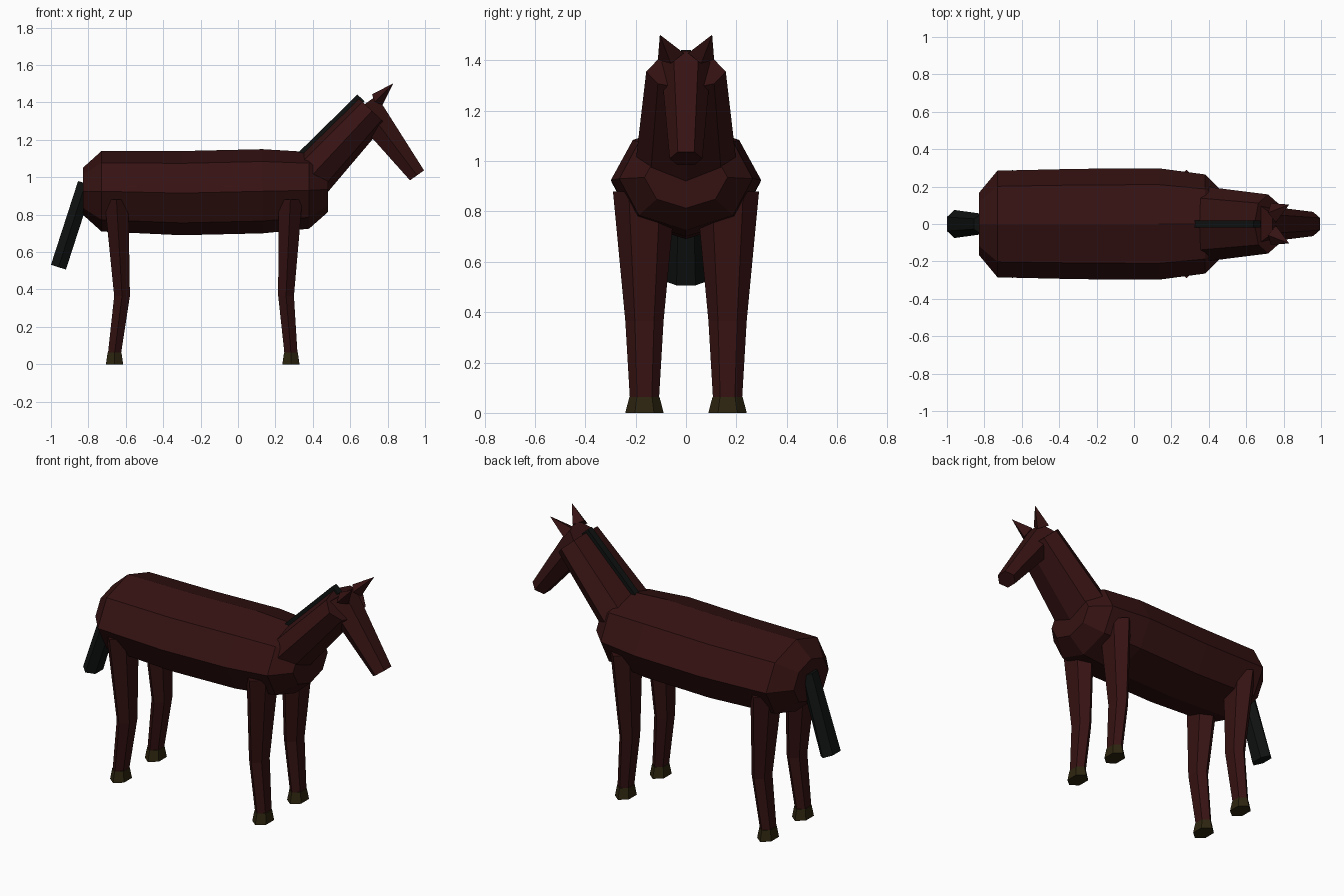
import bpy, bmesh, math
from mathutils import Vector

if "Cube" in bpy.data.objects:
    bpy.data.objects.remove(bpy.data.objects["Cube"])


def material(name, rgb):
    m = bpy.data.materials.new(name)
    m.diffuse_color = (*rgb, 1)
    m.use_nodes = True
    m.node_tree.nodes["Principled BSDF"].inputs["Base Color"].default_value = m.diffuse_color
    return m


COAT = material("dark bay coat", (0.036, 0.006, 0.006))
HAIR = material("black hair", (0.005, 0.006, 0.006))
HOOF = material("brown hoof", (0.026, 0.018, 0.005))


def loft(name, stations, axis, up, sides, mat):
    """Skin of rings; station = (x, y, z, half width, half depth along up)."""
    axis, up = Vector(axis).normalized(), Vector(up)
    up = (up - axis * up.dot(axis)).normalized()
    side = up.cross(axis)
    bm = bmesh.new()
    rings = []
    for x, y, z, wide, deep in stations:
        ring = []
        for i in range(sides):
            a = 2 * math.pi * i / sides
            # six-sided rings are flat on top, so stretch them to full depth
            d = deep / (math.cos(math.pi / 6) if sides == 6 else 1)
            ring.append(bm.verts.new(Vector((x, y, z)) + side * wide * math.cos(a)
                                     + up * d * math.sin(a)))
        rings.append(ring)
    for a, b in zip(rings, rings[1:]):
        for i in range(sides):
            j = (i + 1) % sides
            bm.faces.new((a[i], a[j], b[j], b[i]))
    bm.faces.new(rings[0])
    bm.faces.new(rings[-1])
    bmesh.ops.recalc_face_normals(bm, faces=bm.faces)
    return finish(name, bm, mat)


def finish(name, bm, mat):
    me = bpy.data.meshes.new(name)
    bm.to_mesh(me)
    bm.free()
    me.materials.append(mat)
    ob = bpy.data.objects.new(name, me)
    bpy.context.collection.objects.link(ob)
    return ob


# Barrel-shaped body
loft("body", [(-0.83, 0, 0.925, 0.165, 0.125), (-0.73, 0, 0.925, 0.285, 0.215),
              (-0.30, 0, 0.915, 0.295, 0.225), (0.13, 0, 0.925, 0.298, 0.225),
              (0.38, 0, 0.93, 0.265, 0.205), (0.48, 0, 0.935, 0.165, 0.122)],
     (1, 0, 0), (0, 0, 1), 8, COAT)

# Neck and head
neck_dir = Vector((0.68, 0, 0.73))
neck_up = Vector((-0.73, 0, 0.68))
poll = Vector((0.717, 0, 1.355))
base = poll - neck_dir * 0.55
loft("neck", [(*base, 0.205, 0.126), (*poll, 0.158, 0.10)], neck_dir, neck_up, 8, COAT)
loft("head", [(0.672, 0, 1.387, 0.10, 0.085), (0.957, 0, 1.01, 0.065, 0.046)],
     (0.58, 0, -0.82), (0.82, 0, 0.58), 6, COAT)

# Mane: thin strip along the crest of the neck
bm = bmesh.new()
bmesh.ops.create_cube(bm, size=1)
for v in bm.verts:
    far, top = v.co.x > 0, v.co.z > 0
    along = 0.01 if far else -0.50
    height = (0.117 if far else 0.14) if top else 0.065
    v.co = poll + neck_dir * along + neck_up * height + Vector((0, 0.02 if v.co.y > 0 else -0.02, 0))
finish("mane", bm, HAIR)

# Tail
loft("tail", [(-0.815, 0, 0.967, 0.055, 0.042), (-0.96, 0, 0.519, 0.075, 0.042)],
     (-0.30, 0, -0.95), (-0.95, 0, 0.30), 6, HAIR)

for s, label in ((-1, "right"), (1, "left")):
    # Ears: four-sided cones leaning forward and out
    foot, tip = Vector((0.745, s * 0.06, 1.415)), Vector((0.828, s * 0.103, 1.50))
    d = (tip - foot).normalized()
    loft(f"{label}_ear", [(*foot, 0.055, 0.04), (*tip, 0.001, 0.001)],
         d, (-0.7, 0, 0.7), 4, COAT)
    # Legs with a slight bend at the knee, and hooves
    for part, top, knee, ankle in (("front", 0.28, 0.257, 0.283), ("hind", -0.65, -0.62, -0.66)):
        y = s * 0.165
        loft(f"{part}_{label}_leg", [(top, y, 0.88, 0.125, 0.064), (knee, y, 0.365, 0.076, 0.042),
                                     (ankle, y, 0.06, 0.058, 0.035)],
             (0, 0, -1), (1, 0, 0), 6, COAT)
        loft(f"{part}_{label}_hoof", [(ankle, y, 0.063, 0.06, 0.037), (ankle, y, 0, 0.076, 0.046)],
             (0, 0, -1), (1, 0, 0), 6, HOOF)
